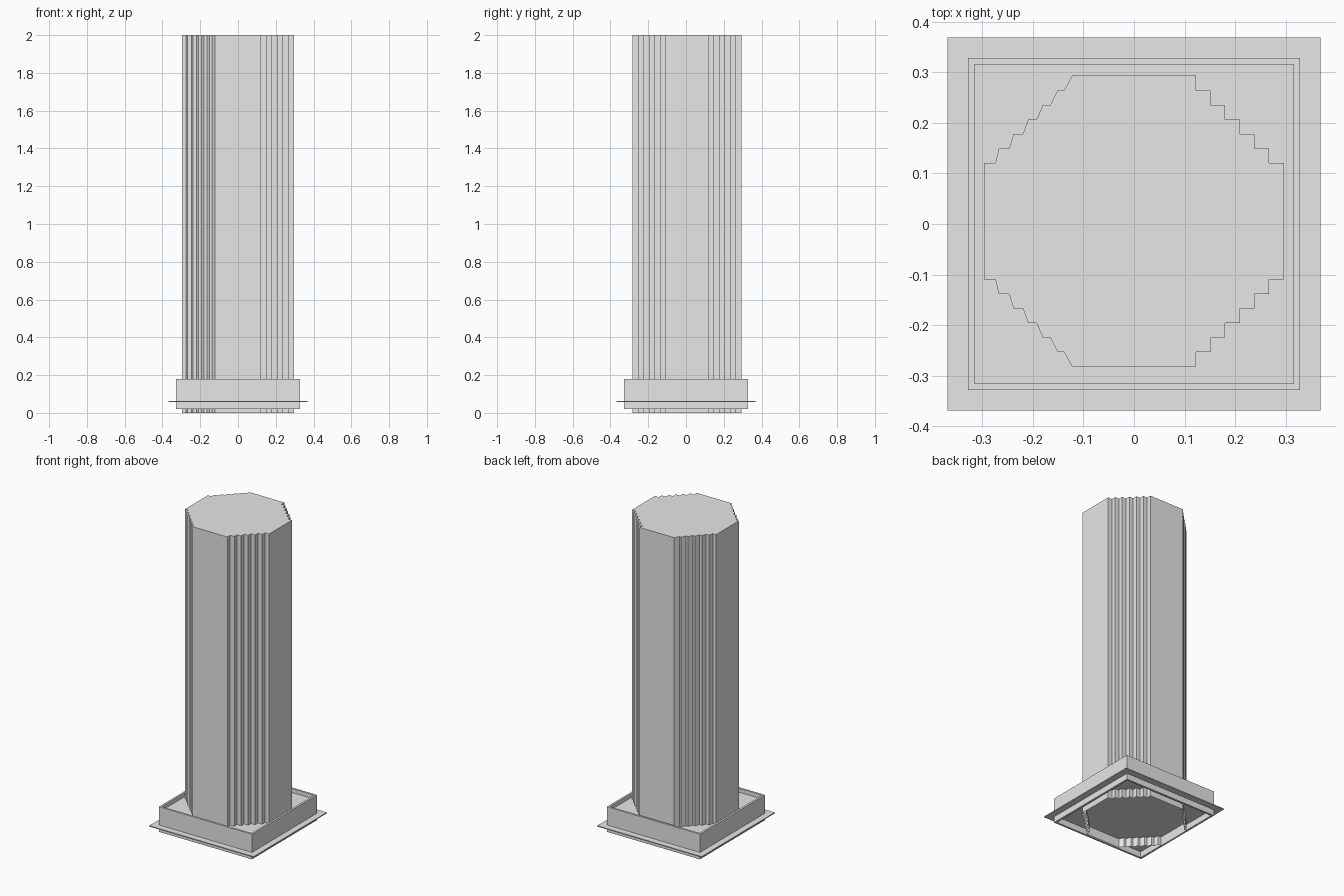
import bpy
import bmesh

default = bpy.data.objects.get("Cube")
if default:
    bpy.data.objects.remove(default, do_unlink=True)

grey = bpy.data.materials.new("light_grey")
grey.use_nodes = True
grey.diffuse_color = (0.8, 0.8, 0.8, 1)
grey.node_tree.nodes["Principled BSDF"].inputs["Base Color"].default_value = (0.8, 0.8, 0.8, 1)


def finish(name, bm):
    mesh = bpy.data.meshes.new(name)
    bm.to_mesh(mesh)
    bm.free()
    mesh.materials.append(grey)
    obj = bpy.data.objects.new(name, mesh)
    bpy.context.collection.objects.link(obj)
    return obj


def square(half):
    return [(-half, -half), (half, -half), (half, half), (-half, half)]


def prism(name, outline, z0, z1, bottom=True):
    """Extrude a counter-clockwise outline between two heights."""
    bm = bmesh.new()
    low = [bm.verts.new((x, y, z0)) for x, y in outline]
    high = [bm.verts.new((x, y, z1)) for x, y in outline]
    for i in range(len(outline)):
        j = (i + 1) % len(outline)
        bm.faces.new((low[i], low[j], high[j], high[i]))
    bm.faces.new(high)
    if bottom:
        bm.faces.new(low[::-1])
    return finish(name, bm)


def frame(name, outer, inner, z0, z1):
    """Square wall ring, open in the middle."""
    bm = bmesh.new()
    rings = [[bm.verts.new((x, y, z)) for x, y in square(h)]
             for h, z in ((outer, z0), (outer, z1), (inner, z1), (inner, z0))]
    for a in range(4):
        b = (a + 1) % 4
        for i in range(4):
            j = (i + 1) % 4
            bm.faces.new((rings[a][i], rings[a][j], rings[b][j], rings[b][i]))
    return finish(name, bm)


# Tower footprint: square steps on the +x corners, slanted risers on the -x corners
STEPS = 6
X0, DX = 0.122, 0.029
Y0, DY = 0.2875, 0.0288
SHIFT = 0.0055

right = [(X0, Y0)]
left = [(-X0, Y0)]
for i in range(STEPS):
    x, y = X0 + i * DX, Y0 - (i + 1) * DY
    right += [(x, y), (x + DX, y)]
    slant = 0.016 - 0.0018 * i
    left += [(-x - slant, y), (-x - DX, y)]


def flip(points):
    return [(x, -y) for x, y in points]


outline = flip(right) + right[::-1] + left + flip(left)[::-1]
outline = [(x, y + SHIFT) for x, y in outline]

# Tower shaft, open underneath, passing through the base
prism("tower_shaft", outline, 0.0, 2.0, bottom=False)

# Base: parapet, roof deck, overhanging ledge and lower skirt
frame("parapet_wall", 0.328, 0.315, 0.064, 0.18)
prism("roof_deck", square(0.315), 0.064, 0.155)
prism("ledge_plate", square(0.368), 0.058, 0.064)
frame("lower_skirt", 0.328, 0.315, 0.02, 0.058)
